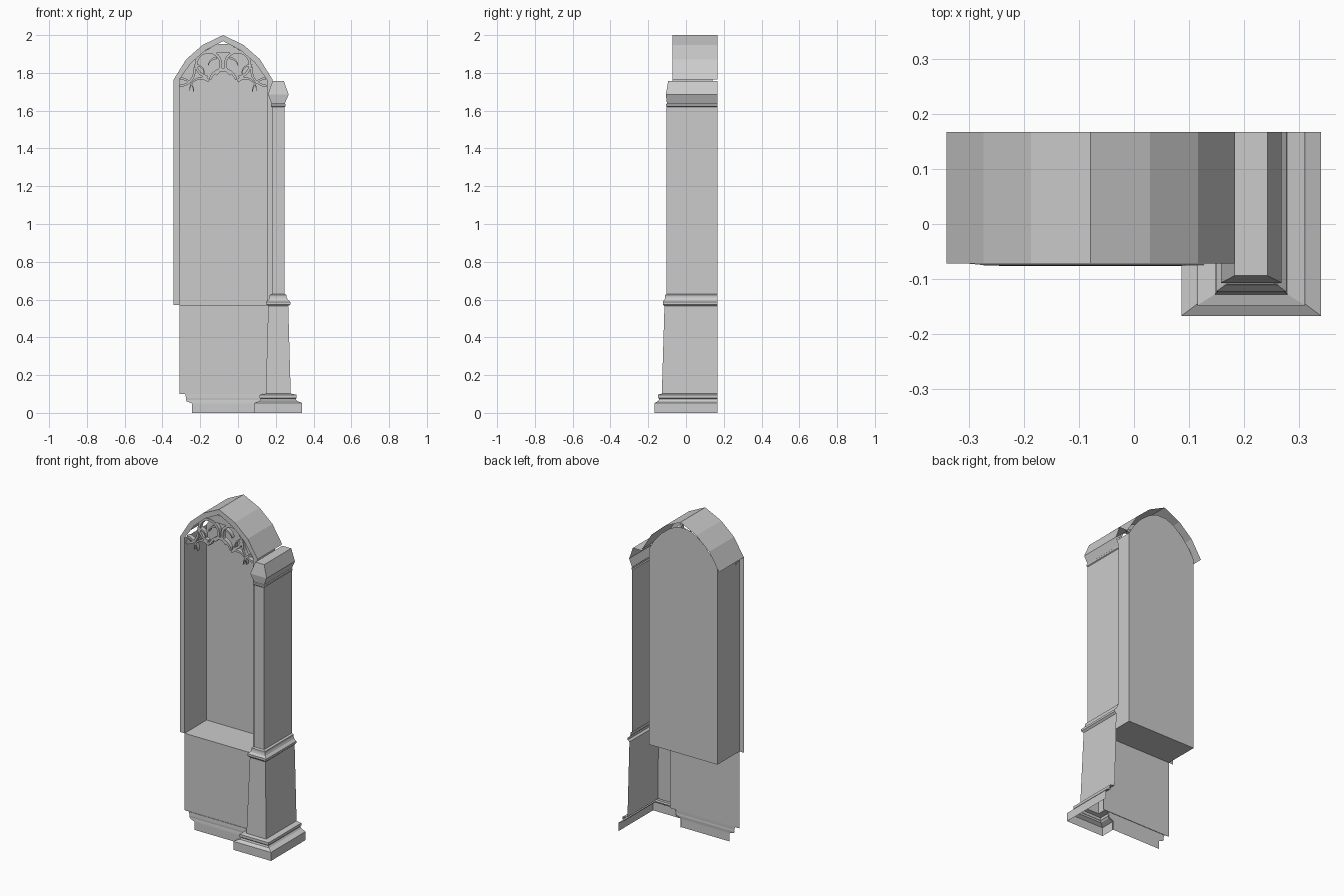
import bpy
from math import sin, cos, radians

if "Cube" in bpy.data.objects:
    bpy.data.objects.remove(bpy.data.objects["Cube"])

CX = -0.079            # centre line of the arch
FRONT, BACK, PANEL = -0.072, 0.167, 0.14
SPRING, SILL = 1.765, 0.57


def mesh(name, verts, faces):
    me = bpy.data.meshes.new(name)
    me.from_pydata(verts, [], faces)
    me.update()
    ob = bpy.data.objects.new(name, me)
    bpy.context.collection.objects.link(ob)
    return ob


def strip(name, a, b):
    """Quad strip between two matching lists of points."""
    n = len(a)
    return mesh(name, a + b, [(i, i + 1, n + i + 1, n + i) for i in range(n - 1)])


def arch(half):
    """Full symmetric outline (x, z), left to right, from its right half."""
    left = [(CX - x, z) for x, z in reversed(half)]
    right = [(CX + x, z) for x, z in half if x > 0]
    return left + right


def at(pts, y):
    return [(x, y, z) for x, z in pts]


# Arch outlines, apex to springing
outer = arch([(0, 2.0), (0.108, 1.948), (0.195, 1.872), (0.2615, SPRING)])
inner = arch([(0, 1.968), (0.092, 1.92), (0.17, 1.852), (0.2315, SPRING)])
niche = arch([(0.035, 1.953), (0.09, 1.928), (0.15, 1.88), (0.2, 1.82), (0.2315, SPRING)])
L, R = CX - 0.2315, CX + 0.2315
OL, OR = CX - 0.2615, CX + 0.2615

# Hood over the arch and the flat frame on its front
strip("arch_hood", at(outer, FRONT), at(outer, BACK))
strip("arch_frame",
      at([(OL, SILL)] + outer + [(OR, SILL)], FRONT),
      at([(L, SILL)] + inner + [(R, SILL)], FRONT))

# Niche: back panel, sides and floor
back = [(L, SILL)] + niche + [(R, SILL)]
mesh("niche_back", at(back, PANEL), [tuple(range(len(back)))])
box = [(L, SPRING), (L, SILL), (R, SILL), (R, SPRING)]
strip("niche_sides_and_floor", at(box, FRONT), at(box, PANEL))

# Lower wall with mitred base moulding: (inset of the ends, y, z)
wall = [(0.068, -0.076, 0), (0.068, -0.076, 0.05), (0.04, -0.075, 0.06),
        (0.034, -0.074, 0.068), (0.037, -0.075, 0.078), (0.03, -0.074, 0.1),
        (0, -0.071, 0.1), (0, -0.071, SILL)]
strip("lower_wall", [(L + d, y, z) for d, y, z in wall],
      [(R - d + 0.006, y, z) for d, y, z in wall])

# Buttress: (half width, front y, z) rings, open at the back
PX = 0.213
rings = [(0.127, -0.167, 0), (0.127, -0.167, 0.052), (0.099, -0.146, 0.064),
         (0.092, -0.142, 0.074), (0.098, -0.148, 0.08), (0.098, -0.148, 0.096),
         (0.066, -0.128, 0.102), (0.053, -0.114, 0.565), (0.064, -0.123, 0.575),
         (0.064, -0.123, 0.588), (0.05, -0.113, 0.6), (0.045, -0.11, 0.612),
         (0.045, -0.11, 0.624), (0.034, -0.102, 0.63), (0.034, -0.102, 1.62),
         (0.039, -0.105, 1.624), (0.039, -0.105, 1.634), (0.035, -0.101, 1.638),
         (0.055, -0.107, 1.685), (0.03, -0.094, 1.757)]
verts, faces = [], []
for h, y, z in rings:
    verts += [(PX - h, FRONT, z), (PX - h, y, z), (PX + h, y, z), (PX + h, BACK, z)]
for i in range(len(rings) - 1):
    for j in range(3):
        k = 4 * i + j
        faces.append((k, k + 1, k + 5, k + 4))
# cap lid
t = len(verts) - 4
verts.append((PX - 0.03, BACK, 1.757))
faces.append((t + 1, t + 2, t + 3, t + 4))
mesh("buttress", verts, faces)


# Tracery: thin bars with tapered tips, mirrored about the centre line
def arc(cx, cz, r, a0, a1, n=8):
    return [(cx + r * cos(radians(a0 + (a1 - a0) * i / n)),
             cz + r * sin(radians(a0 + (a1 - a0) * i / n))) for i in range(n + 1)]


def bar(name, pts, w0, w1, side):
    y0, y1 = -0.06, -0.035
    v, f, n = [], [], len(pts)
    for i, (x, z) in enumerate(pts):
        ax, az = pts[max(i - 1, 0)]
        bx, bz = pts[min(i + 1, n - 1)]
        tx, tz = bx - ax, bz - az
        ln = (tx * tx + tz * tz) ** 0.5
        w = (w0 + (w1 - w0) * i / (n - 1)) / 2
        ox, oz = -tz / ln * w, tx / ln * w
        for s, y in ((1, y0), (-1, y0), (-1, y1), (1, y1)):
            v.append((CX + side * (x + s * ox), y, z + s * oz))
    for i in range(n - 1):
        for j in range(4):
            k = (j + 1) % 4
            f.append((4 * i + j, 4 * i + k, 4 * i + 4 + k, 4 * i + 4 + j))
    f += [(0, 1, 2, 3), tuple(4 * n - 4 + j for j in range(4))]
    mesh(name, v, f)


for side, tag in ((1, "right"), (-1, "left")):
    bar("tracery_centre_arch_" + tag, arc(0, 1.745, 0.072, 90, 15), 0.018, 0.012, side)
    bar("tracery_side_arch_" + tag, arc(0.115, 1.71, 0.062, 130, -5), 0.018, 0.003, side)
    bar("tracery_eye_" + tag, arc(0.077, 1.845, 0.066, -85, 235, 16), 0.014, 0.014, side)
    bar("tracery_eye_cusp_" + tag, arc(0.03, 1.83, 0.05, 85, 10, 5), 0.014, 0.003, side)
    bar("tracery_eye_cusp_outer_" + tag, arc(0.14, 1.80, 0.04, 70, 190, 6), 0.014, 0.003, side)
    bar("tracery_branch_" + tag, arc(0.225, 1.70, 0.07, 90, 180, 6), 0.014, 0.004, side)
    bar("tracery_link_" + tag, arc(0.235, 1.815, 0.085, 170, 270, 6), 0.012, 0.012, side)

# Solid spandrel at the head of the tracery
head = arch([(0.03, 1.953), (0.1, 1.914), (0.06, 1.905)])
mesh("tracery_head", at(head, -0.055), [tuple(range(len(head)))])
